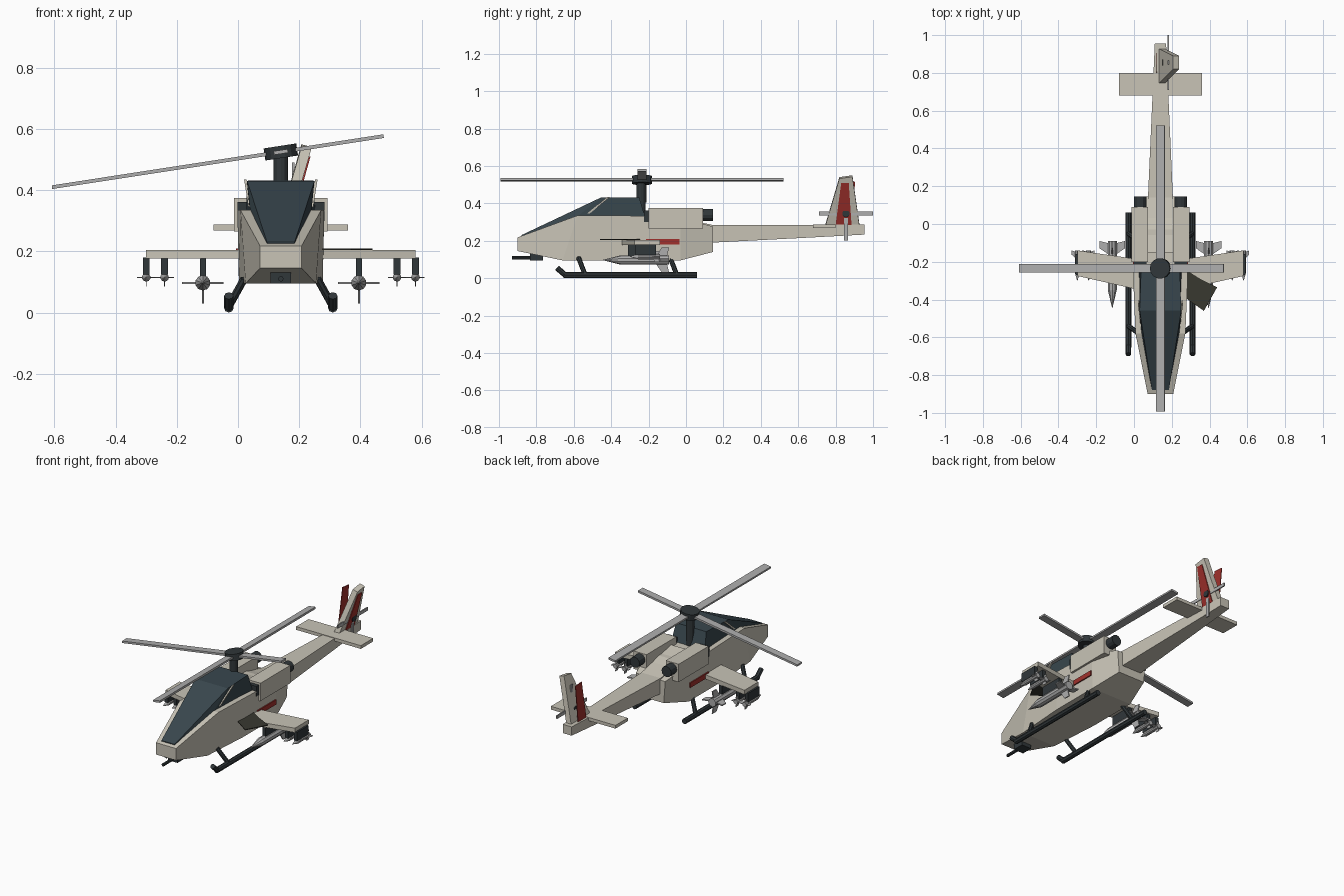
import bpy, bmesh, math
from mathutils import Vector, Matrix

if "Cube" in bpy.data.objects:
    bpy.data.objects.remove(bpy.data.objects["Cube"])

CX = 0.14  # body centre line


def mat(name, r, g, b):
    m = bpy.data.materials.new(name)
    m.diffuse_color = (r, g, b, 1)
    m.use_nodes = True
    m.node_tree.nodes["Principled BSDF"].inputs["Base Color"].default_value = m.diffuse_color
    return m


SAND = mat("sand", .58, .55, .47)
DARK = mat("dark", .03, .038, .042)
GLASS = mat("glass", .04, .062, .075)
METAL = mat("metal", .42, .42, .42)
RED = mat("red", .35, .03, .025)
SHADE = mat("shade", .04, .04, .03)


def finish(bm, name, m):
    bmesh.ops.recalc_face_normals(bm, faces=bm.faces)
    me = bpy.data.meshes.new(name)
    bm.to_mesh(me)
    bm.free()
    ob = bpy.data.objects.new(name, me)
    bpy.context.collection.objects.link(ob)
    me.materials.append(m)
    return ob


def box(name, x, y, z, m):
    """Box from (min, max) ranges."""
    bm = bmesh.new()
    bmesh.ops.create_cube(bm, size=1)
    for v in bm.verts:
        v.co = [a[0] + (c + .5) * (a[1] - a[0]) for a, c in zip((x, y, z), v.co)]
    return finish(bm, name, m)


def rod(name, a, b, r1, m, r2=None, n=10):
    """Cylinder or cone between two points."""
    a, b = Vector(a), Vector(b)
    d = b - a
    bm = bmesh.new()
    mx = Matrix.Translation((a + b) / 2) @ d.to_track_quat('Z', 'Y').to_matrix().to_4x4()
    bmesh.ops.create_cone(bm, cap_ends=True, segments=n, radius1=r1,
                          radius2=r1 if r2 is None else r2, depth=d.length, matrix=mx)
    return finish(bm, name, m)


def loft(name, stations, m):
    """Four-sided body; station = (bottom y, z, half width, top y, z, half width)."""
    bm = bmesh.new()
    rings = []
    for yb, zb, hb, yt, zt, ht in stations:
        pts = [(CX - hb, yb, zb), (CX + hb, yb, zb), (CX + ht, yt, zt), (CX - ht, yt, zt)]
        rings.append([bm.verts.new(p) for p in pts])
    for p, q in zip(rings, rings[1:]):
        for i in range(4):
            j = (i + 1) % 4
            bm.faces.new((p[i], p[j], q[j], q[i]))
    bm.faces.new(rings[0])
    bm.faces.new(rings[-1])
    return finish(bm, name, m)


def plate(name, pts, offset, m):
    """Flat outline thickened along an offset vector."""
    bm = bmesh.new()
    f = bm.faces.new([bm.verts.new(p) for p in pts])
    r = bmesh.ops.extrude_face_region(bm, geom=[f])
    vs = [e for e in r['geom'] if isinstance(e, bmesh.types.BMVert)]
    bmesh.ops.translate(bm, verts=vs, vec=offset)
    if not f.is_valid or len(bm.faces) < len(pts) + 2:
        bm.faces.new([v for v in bm.verts][:len(pts)])
    return finish(bm, name, m)


# Fuselage, canopy and tail boom
loft("fuselage", [(-.90, .145, .068, -.90, .218, .068),
                  (-.66, .095, .115, -.58, .335, .132),
                  (-.34, .095, .137, -.34, .335, .142),
                  (-.03, .095, .137, -.03, .325, .142),
                  (.145, .14, .09, .145, .275, .10)], SAND)
loft("canopy", [(-.88, .215, .045, -.88, .23, .045),
                (-.58, .33, .10, -.457, .43, .11),
                (-.22, .33, .113, -.25, .432, .103)], GLASS)
loft("tail_boom", [(.05, .185, .07, -.15, .345, .066),
                   (.14, .19, .066, .14, .285, .066),
                   (.68, .218, .042, .68, .285, .042),
                   (.955, .233, .03, .955, .287, .03)], SAND)
box("tailplane", (-.08, .36), (.68, .80), (.268, .288), SAND)

# Leaning fin with red panels
plate("fin", [(.128, .74, .27), (.128, .93, .27), (.207, .89, .55), (.207, .82, .54)],
      (.032, 0, -.008), SAND)
plate("fin_panel_right", [(.169, .80, .285), (.169, .885, .285), (.232, .87, .51), (.232, .83, .51)],
      (.005, 0, 0), RED)
plate("fin_panel_left", [(.118, .80, .285), (.118, .88, .285), (.118, .905, .515), (.118, .845, .52)],
      (.004, 0, 0), RED)

# Tail rotor
box("tail_rotor_blade_long", (.177, .184), (.71, 1.0), (.335, .355), METAL)
box("tail_rotor_blade_upright", (.177, .184), (.845, .865), (.20, .49), METAL)
rod("tail_rotor_hub", (.15, .855, .345), (.195, .855, .345), .02, DARK)

# Main rotor, tilted sideways
hub = Vector((.14, -.235, .525))
tilt = math.radians(-8.75)
rod("rotor_mast", (.14, -.24, .33), (.14, -.24, .52), .024, DARK, n=12)
axis = Matrix.Rotation(tilt, 3, 'Y') @ Vector((0, 0, 1))
rod("rotor_hub", hub - axis * .02, hub + axis * .02, .054, DARK, n=14)
for name, x, y in (("rotor_blade_side", (-.757, .34), (-.023, .023)),
                   ("rotor_blade_fore_aft", (-.023, .023), (-.757, .757))):
    b = box(name, x, y, (-.006, .006), METAL)
    b.data.transform(Matrix.Translation(hub) @ Matrix.Rotation(tilt, 4, 'Y'))


def missile(name, x, z, y0, y1, r, span, fin_len):
    """Pointed missile with four crossed tail fins, nose toward -y."""
    nose = y0 + (y1 - y0) * .27
    rod(name + "_nose", (x, y0, z), (x, nose, z), .001, METAL, r)
    rod(name + "_body", (x, nose, z), (x, y1, z), r, METAL)
    t = span * .05
    for k in range(4):
        rot = Matrix.Translation((x, 0, z)) @ Matrix.Rotation(k * math.pi / 2, 4, 'Y')
        pts = [(0, y1 - fin_len, -t), (span, y1 - fin_len * .45, -t),
               (span, y1, -t), (0, y1 - fin_len * .2, -t)]
        f = plate(name + "_fin", pts, (0, 0, 2 * t), METAL)
        f.data.transform(rot)


# Everything mirrored left and right
for s, side in ((-1, "left"), (1, "right")):
    def X(d):
        return CX + s * d

    # Engines
    box("engine_" + side, sorted((X(.066), X(.153))), (-.20, .09), (.265, .375), SAND)
    box("intake_" + side, sorted((X(.075), X(.142))), (-.225, -.19), (.30, .362), DARK)
    rod("exhaust_" + side, (X(.108), .08, .338), (X(.108), .145, .338), .033, DARK, n=12)

    # Canopy frame strip
    plate("canopy_frame_" + side,
          [(X(.098), -.53, .345), (X(.098), -.515, .345), (X(.112), -.405, .435), (X(.112), -.42, .435)],
          (s * .008, 0, 0), SAND)

    # Side stripe
    box("stripe_" + side, sorted((X(.138), X(.146))), (-.215, -.035), (.18, .21), RED)

    # Stub wing
    plate("wing_" + side, [(X(.13), -.345, .177), (X(.44), -.275, .177),
                           (X(.44), -.14, .177), (X(.13), -.185, .177)], (0, 0, .027), SAND)

    # Weapons and pylons
    box("pylon_inner_" + side, (X(.255) - .01, X(.255) + .01), (-.31, -.17), (.11, .18), DARK)
    missile("large_missile_" + side, X(.255), .097, -.445, -.09, .025, .068, .085)
    for d in (.38, .44):
        box("pylon_outer_" + side, (X(d) - .011, X(d) + .011), (-.27, -.16), (.125, .18), DARK)
        missile("small_missile_" + side, X(d), .115, -.30, -.14, .014, .03, .05)

    # Landing skid
    rod("skid_" + side, (X(.17), -.655, .016), (X(.17), .06, .016), .016, DARK, n=8)
    rod("skid_tip_" + side, (X(.17), -.645, .016), (X(.17), -.69, .055), .015, DARK, n=8)
    for y in (-.54, -.05):
        rod("skid_strut_" + side, (X(.17), y, .02), (X(.12), y - .035, .11), .013, DARK, n=8)

# Dark panel in front of the right wing
plate("wing_panel", [(.27, -.24, .205), (.35, -.29, .205), (.44, -.335, .205),
                     (.37, -.46, .205), (.27, -.39, .205)], (0, 0, .005), SHADE)

# Chin gun
box("gun_mount", (.107, .173), (-.835, -.765), (.095, .14), DARK)
rod("gun_barrel", (.14, -.93, .11), (.14, -.80, .11), .009, DARK, n=8)
